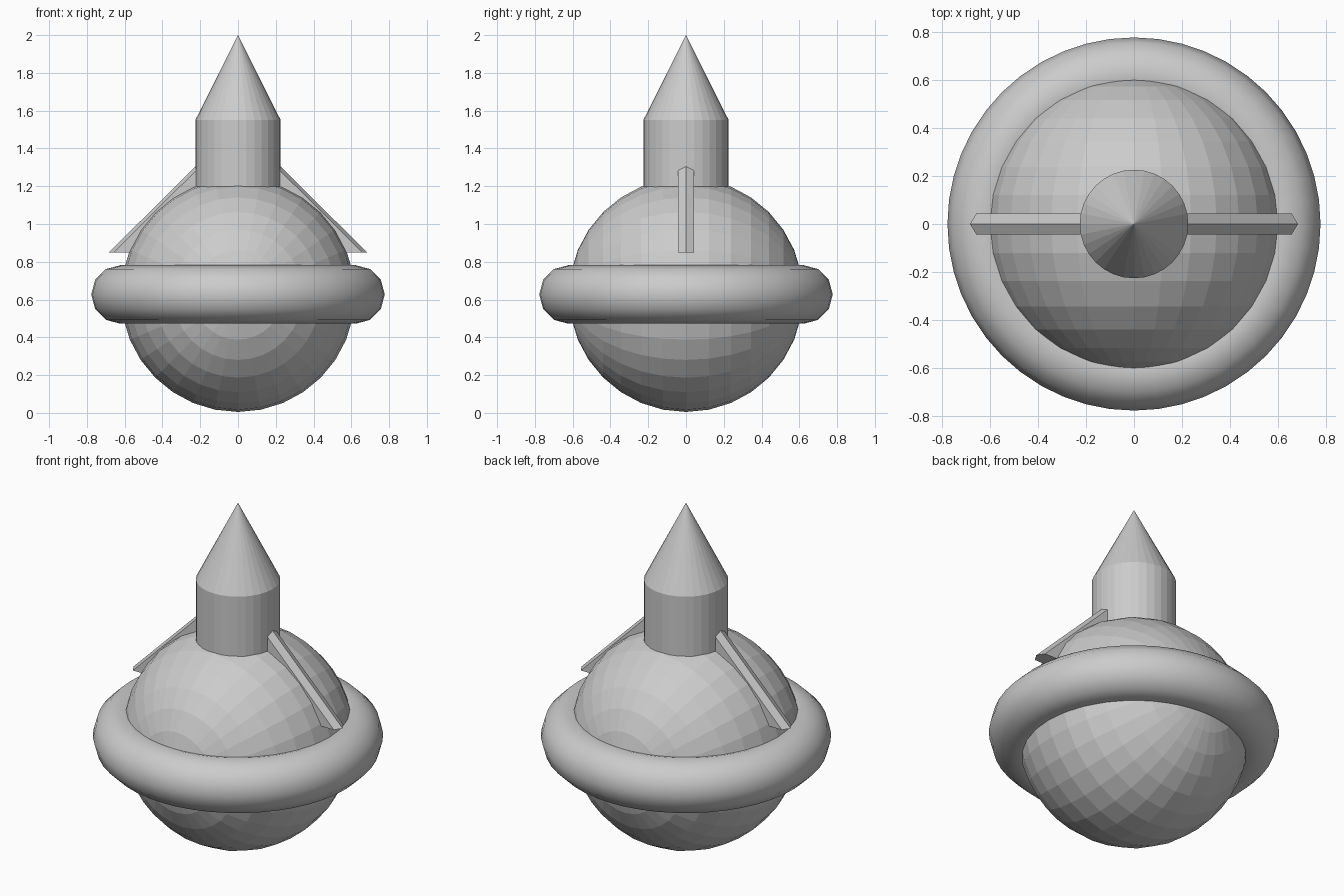
import bpy
from math import pi

if "Cube" in bpy.data.objects:
    bpy.data.objects.remove(bpy.data.objects["Cube"])

ops = bpy.ops.mesh

# Round body, poles facing front and back
ops.primitive_uv_sphere_add(segments=32, ring_count=16, radius=0.62,
                            location=(0, 0, 0.625), rotation=(pi / 2, 0, 0))
bpy.context.object.name = "body"

# Smooth ring around the middle
ops.primitive_torus_add(major_segments=48, minor_segments=12,
                        major_radius=0.622, minor_radius=0.155,
                        location=(0, 0, 0.627))
bpy.context.object.name = "waist_ring"
bpy.ops.object.shade_smooth()

# Neck and pointed tip
ops.primitive_cylinder_add(vertices=32, radius=0.226, depth=0.45,
                           location=(0, 0, 1.325))
bpy.context.object.name = "neck"
ops.primitive_cone_add(vertices=32, radius1=0.226, radius2=0, depth=0.45,
                       location=(0, 0, 1.775))
bpy.context.object.name = "nose_cone"


# Triangular fins with a ridged sloping edge
def fin(name, s):
    side = [(0.15, 0.85), (0.657, 0.85), (0.15, 1.355)]
    ridge = [(0.683, 0.85), (0.15, 1.38)]
    verts = [(s * x, y, z) for y in (-0.043, 0.043) for x, z in side]
    verts += [(s * x, 0, z) for x, z in ridge]
    faces = [(0, 1, 2), (3, 5, 4), (0, 3, 4, 6, 1), (1, 6, 7, 2),
             (6, 4, 5, 7), (0, 2, 7, 5, 3)]
    if s < 0:
        faces = [f[::-1] for f in faces]
    mesh = bpy.data.meshes.new(name)
    mesh.from_pydata(verts, [], faces)
    bpy.context.collection.objects.link(bpy.data.objects.new(name, mesh))


fin("right_fin", 1)
fin("left_fin", -1)
